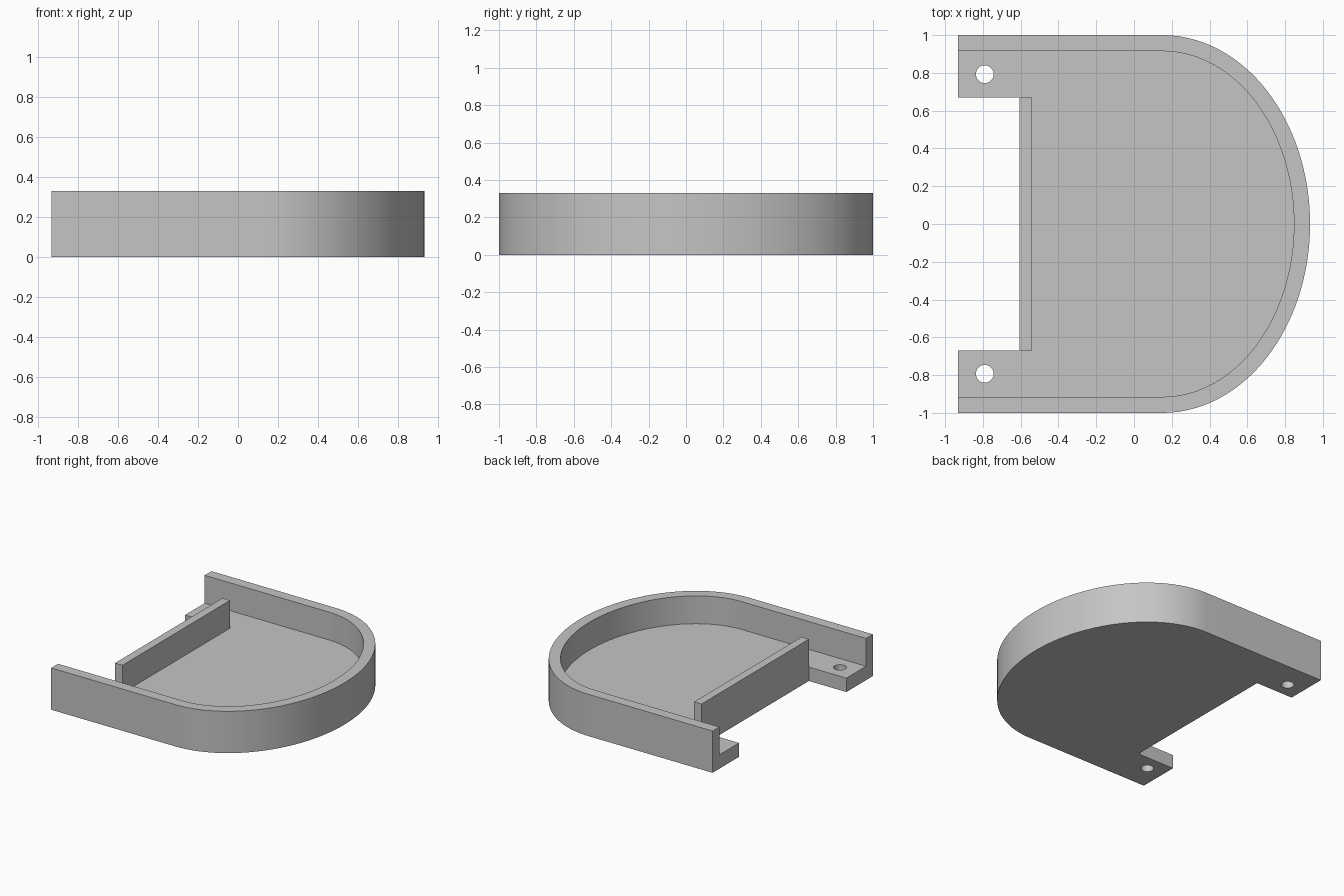
import bpy, bmesh, math

cube = bpy.data.objects.get("Cube")
if cube:
    bpy.data.objects.remove(cube, do_unlink=True)

HEIGHT, FLOOR, WALL = 0.33, 0.11, 0.085
BACK, NOSE, CURVE = -0.932, 0.932, 0.15
NOTCH_Y = 0.67

grey = bpy.data.materials.new("plain grey")
grey.use_nodes = True
colour = (0.56, 0.56, 0.56, 1)
grey.diffuse_color = colour
grey.node_tree.nodes["Principled BSDF"].inputs["Base Color"].default_value = colour


def prism(name, outline, z0, z1):
    """Extrude a closed xy outline from z0 to z1."""
    bm = bmesh.new()
    face = bm.faces.new([bm.verts.new((x, y, z0)) for x, y in outline])
    made = bmesh.ops.extrude_face_region(bm, geom=[face])["geom"]
    bmesh.ops.translate(bm, vec=(0, 0, z1 - z0),
                        verts=[v for v in made if isinstance(v, bmesh.types.BMVert)])
    bmesh.ops.recalc_face_normals(bm, faces=bm.faces)
    mesh = bpy.data.meshes.new(name)
    bm.to_mesh(mesh)
    bm.free()
    mesh.materials.append(grey)
    obj = bpy.data.objects.new(name, mesh)
    bpy.context.collection.objects.link(obj)
    return obj


def ellipse(cx, cy, rx, ry, start, end, steps):
    return [(cx + rx * math.cos(t), cy + ry * math.sin(t))
            for t in (start + (end - start) * i / steps for i in range(steps + 1))]


def rounded_tray(back, inset, notch_x):
    """Straight sides, an elliptical nose and a rectangular notch at the back."""
    half = 1 - inset
    nose = ellipse(CURVE, 0, NOSE - inset - CURVE, half, -math.pi / 2, math.pi / 2, 64)
    return [(back, -half)] + nose + [(back, half), (back, NOTCH_Y), (notch_x, NOTCH_Y),
                                     (notch_x, -NOTCH_Y), (back, -NOTCH_Y)]


# Solid body; the offset notches leave the cross wall standing
body = prism("tray_body", rounded_tray(BACK, 0, -0.605), 0, HEIGHT)
cutters = [prism("cavity_cutter", rounded_tray(BACK - 0.2, WALL, -0.54), FLOOR, HEIGHT + 0.2)]

# Screw holes through the two tabs
for side in (-1, 1):
    circle = ellipse(-0.79, side * 0.793, 0.047, 0.047, 0, 2 * math.pi, 32)[:-1]
    cutters.append(prism("hole_cutter", circle, -0.1, FLOOR + 0.1))

bpy.context.view_layer.objects.active = body
for cutter in cutters:
    cutter.hide_render = True
    cut = body.modifiers.new("cut", "BOOLEAN")
    cut.operation, cut.solver, cut.object = "DIFFERENCE", "EXACT", cutter
    bpy.ops.object.modifier_apply(modifier=cut.name)
    bpy.data.objects.remove(cutter, do_unlink=True)

# Smooth the curved walls, keep the edges crisp
bpy.ops.object.select_all(action="DESELECT")
body.select_set(True)
bpy.ops.object.shade_smooth_by_angle(angle=math.radians(30))
